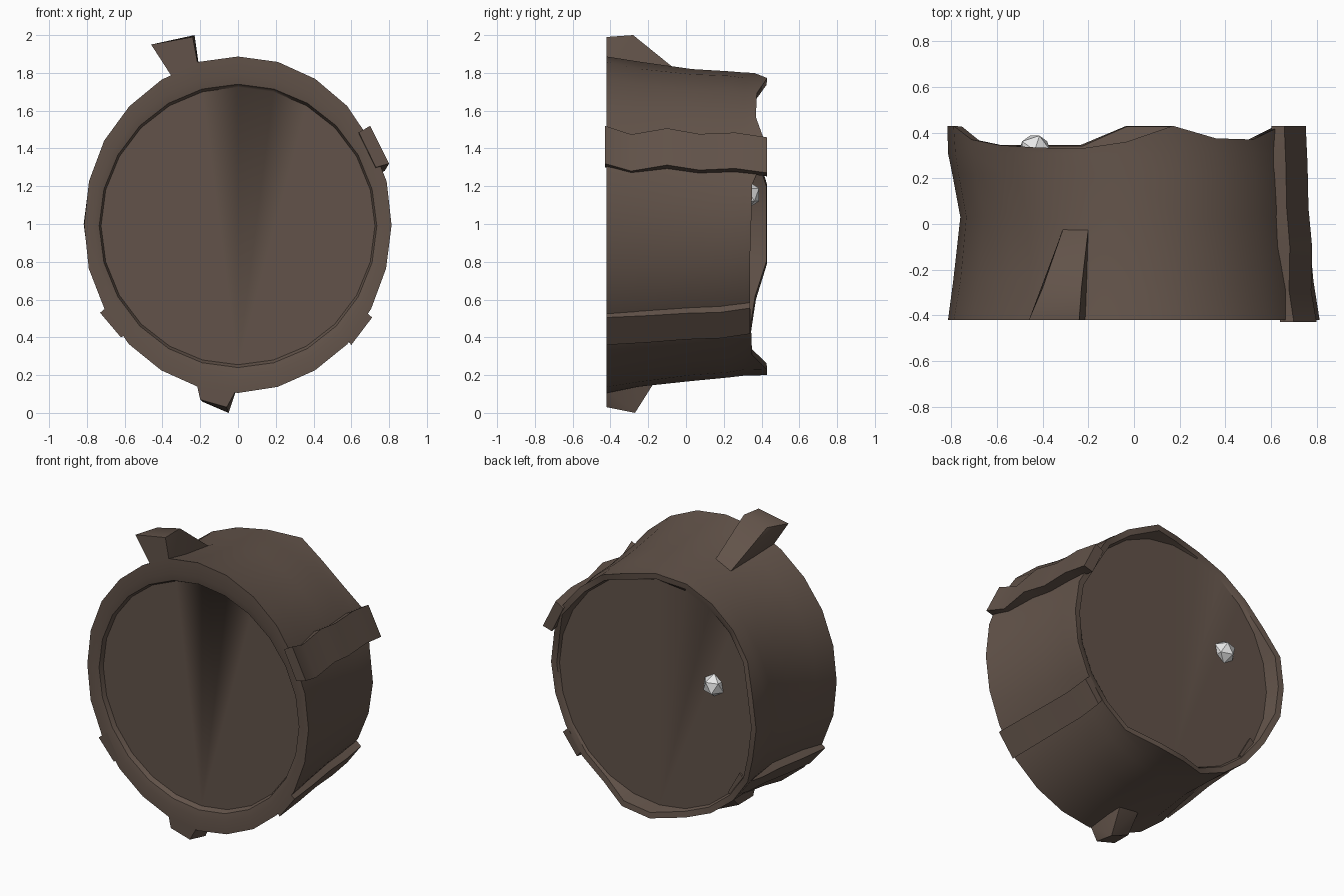
import bpy, bmesh, math, random
from mathutils import Vector

if "Cube" in bpy.data.objects:
    bpy.data.objects.remove(bpy.data.objects["Cube"])
random.seed(4)
N = 24


def material(name, rgb):
    m = bpy.data.materials.new(name)
    m.diffuse_color = (*rgb, 1)
    m.use_nodes = True
    m.node_tree.nodes["Principled BSDF"].inputs["Base Color"].default_value = m.diffuse_color
    return m


BARK = material("dark brown bark", (0.122, 0.086, 0.067))
PALE = material("pale crystal", (0.8, 0.8, 0.8))


def finish(bm, name, mat, angle=None):
    bmesh.ops.recalc_face_normals(bm, faces=bm.faces)
    me = bpy.data.meshes.new(name)
    bm.to_mesh(me)
    bm.free()
    me.materials.append(mat)
    ob = bpy.data.objects.new(name, me)
    bpy.context.collection.objects.link(ob)
    if angle:
        bpy.ops.object.select_all(action='DESELECT')
        ob.select_set(True)
        bpy.context.view_layer.objects.active = ob
        bpy.ops.object.shade_smooth_by_angle(angle=math.radians(angle))
    return ob


def ring(bm, rx, rz, y, cx=0.0, cz=0.995, jitter=0.0):
    """Ellipse of N vertices around the y axis; y is a number or a list."""
    out = []
    for i in range(N):
        a = 2 * math.pi * i / N
        k = 1 + random.uniform(-jitter, jitter)
        yy = y[i] if isinstance(y, list) else y
        out.append(bm.verts.new((cx + rx * k * math.cos(a), yy, cz + rz * k * math.sin(a))))
    return out


def bridge(bm, loops):
    for a, b in zip(loops, loops[1:]):
        n = len(a)
        for i in range(n):
            j = (i + 1) % n
            bm.faces.new((a[i], a[j], b[j], b[i]))


def fan(bm, loop, apex):
    n = len(loop)
    for k in range(1, n - 1):
        bm.faces.new((loop[apex], loop[(apex + k) % n], loop[(apex + k + 1) % n]))


# Log: recessed front face, rim, waisted side, broken back rim, back face
back = [.345, .35, .43, .37, .375, .43, .36, .33, .335, .345, .37, .43,
        .43, .43, .37, .345, .345, .345, .43, .43, .35, .345, .338, .338]
back_in = [y - .004 for y in back]
bm = bmesh.new()
loops = [
    ring(bm, .725, .735, -.38, 0, .99),
    ring(bm, .735, .75, -.41, 0, .99),
    ring(bm, .765, .80, -.42, 0, .99),
    ring(bm, .815, .89, -.42, 0, .995, .004),
    ring(bm, .79, .86, -.25, 0, .995, .006),
    ring(bm, .762, .823, .03, 0, .995, .004),
    ring(bm, .775, .81, .22, -.02, 1.0, .004),
    ring(bm, .782, .80, .31, -.03, 1.0, .004),
    ring(bm, .784, .80, back, -.033, 1.0),
    ring(bm, .745, .762, back_in, -.033, 1.0),
    ring(bm, .735, .75, .326, -.033, 1.0),
]
bridge(bm, loops)
fan(bm, loops[0], 18)
fan(bm, loops[-1], 18)
log = finish(bm, "log_body", BARK, 38)
# soft edge under the top of the rim gives the ray-like fold on the front face
for e in log.data.edges:
    if set(e.vertices) == {5, 6}:
        e.use_edge_sharp = False


# Bark strips running along the side
def strip(name, section, stations):
    """section: four (x, z) corners; stations: (y, scale about the axis, z shift)."""
    bm = bmesh.new()
    loops = [[bm.verts.new((x * s, y, 1 + (z - 1) * s + dz)) for x, z in section]
             for y, s, dz in stations]
    bridge(bm, loops)
    bm.faces.new(loops[0])
    bm.faces.new(loops[-1])
    finish(bm, name, BARK, 30)


strip("upper_right_strip", [(.64, 1.485), (.70, 1.52), (.80, 1.32), (.73, 1.30)],
      [(-.43, 1, 0), (-.29, .97, -.03), (-.10, .975, .0), (.07, .955, -.02),
       (.26, .95, -.01), (.43, .94, -.03)])
low = [(-.42, 1, 0), (-.2, .98, 0), (0, .955, .0), (.18, .945, .0), (.34, .94, .02)]
strip("lower_right_strip", [(.67, .54), (.71, .505), (.60, .36), (.57, .40)], low)
strip("lower_left_strip", [(-.67, .58), (-.73, .53), (-.62, .40), (-.58, .42)], low)


# Broken branch stubs at the front edge
def stub(name, points):
    bm = bmesh.new()
    for p in points:
        bm.verts.new(p)
    bmesh.ops.convex_hull(bm, input=bm.verts[:])
    loose = [v for v in bm.verts if not v.link_faces]
    bmesh.ops.delete(bm, geom=loose, context='VERTS')
    finish(bm, name, BARK, 45)


stub("top_branch_stub", [(-.46, -.42, 1.95), (-.24, -.42, 1.99), (-.21, -.42, 1.83),
                         (-.35, -.42, 1.78), (-.40, -.28, 1.96), (-.23, -.28, 2.0),
                         (-.31, -.02, 1.74), (-.20, -.02, 1.79)])
stub("bottom_branch_stub", [(-.22, -.42, .16), (-.20, -.42, .07), (-.06, -.42, .03),
                            (-.01, -.42, .12), (-.19, -.28, .06), (-.05, -.27, .0),
                            (-.18, -.15, .20), (-.03, -.15, .19)])

# Small pale crystal on the back face
bm = bmesh.new()
bmesh.ops.create_icosphere(bm, subdivisions=1, radius=.076)
bmesh.ops.translate(bm, verts=bm.verts, vec=Vector((-.435, .322, 1.155)))
finish(bm, "crystal", PALE)
